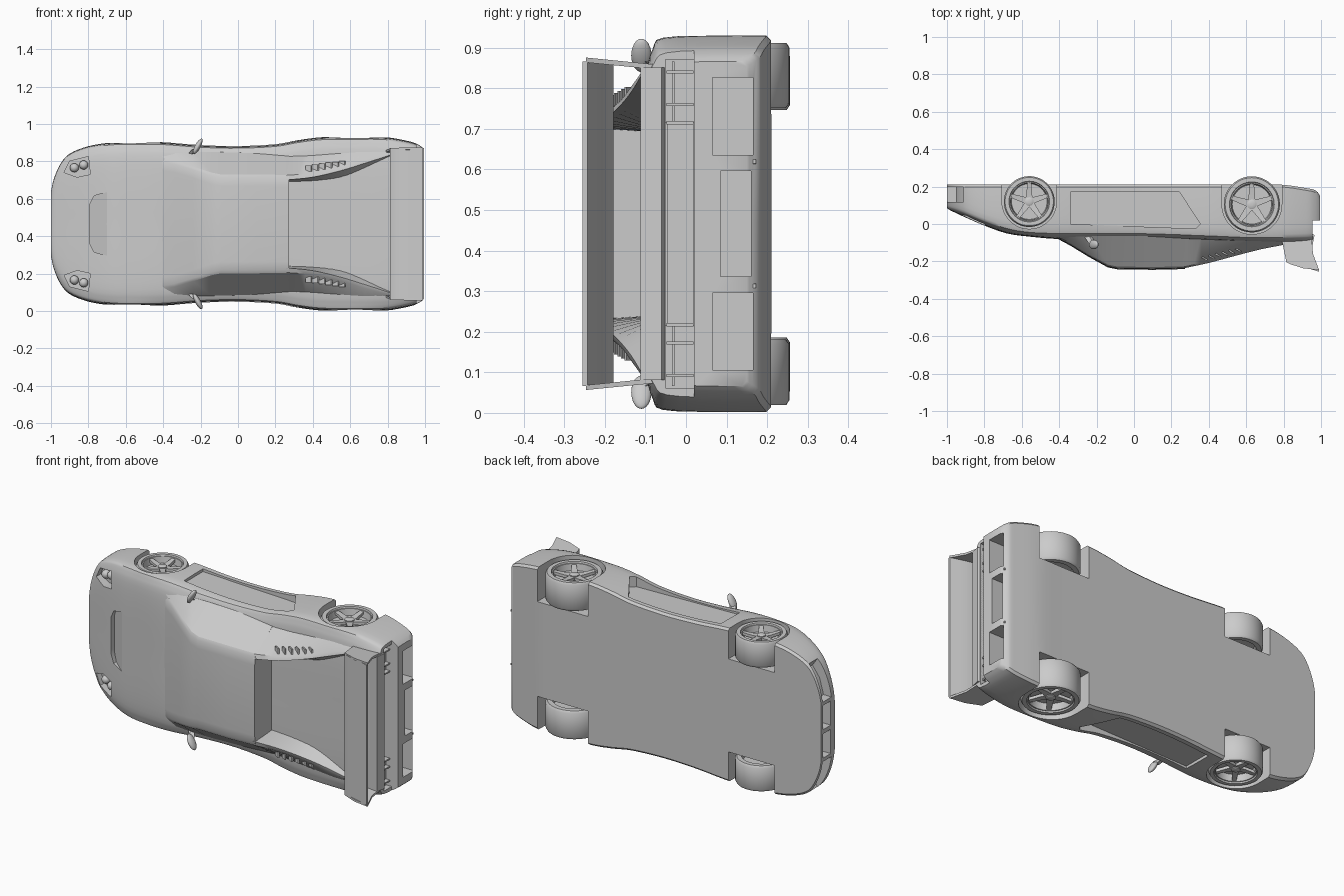
import bpy, bmesh, math
from mathutils import Vector

if "Cube" in bpy.data.objects:
    bpy.data.objects.remove(bpy.data.objects["Cube"])

ZC = 0.466  # the car lies on its side: length = x, up = -y, width = z


def loft(name, sections, angle=35):
    """Closed solid through equal-length loops of points."""
    bm = bmesh.new()
    rings = [[bm.verts.new(p) for p in s] for s in sections]
    n = len(rings[0])
    for a, b in zip(rings, rings[1:]):
        for i in range(n):
            bm.faces.new((a[i], a[(i + 1) % n], b[(i + 1) % n], b[i]))
    bm.faces.new(rings[0])
    bm.faces.new(rings[-1])
    bmesh.ops.recalc_face_normals(bm, faces=bm.faces)
    me = bpy.data.meshes.new(name)
    bm.to_mesh(me)
    bm.free()
    ob = bpy.data.objects.new(name, me)
    bpy.context.collection.objects.link(ob)
    smooth(ob, angle)
    return ob


def smooth(ob, angle=35):
    bpy.ops.object.select_all(action='DESELECT')
    bpy.context.view_layer.objects.active = ob
    ob.select_set(True)
    bpy.ops.object.shade_smooth_by_angle(angle=math.radians(angle))


def prism(name, pts, h0, h1):
    """Side-view outline (x, y) extruded across the width."""
    return loft(name, [[(x, y, ZC + h) for x, y in pts] for h in (h0, h1)])


def plan(name, pts, s, y0, y1):
    """Plan outline (x, half width) extruded in height."""
    return loft(name, [[(x, y, ZC + s * h) for x, h in pts] for y in (y0, y1)])


def box(name, x0, x1, y0, y1, h0, h1):
    return prism(name, [(x0, y0), (x1, y0), (x1, y1), (x0, y1)], h0, h1)


def ring(cx, cy, r, z, n=48):
    return [(cx + r * math.cos(2 * math.pi * i / n), cy + r * math.sin(2 * math.pi * i / n), z) for i in range(n)]


def spline(rows, n):
    """Smooth interpolation through tuples of numbers."""
    out = []
    for i in range(len(rows) - 1):
        p = [rows[max(0, min(len(rows) - 1, i + k))] for k in (-1, 0, 1, 2)]
        for j in range(n):
            t = j / n
            out.append(tuple(b + .5 * t * (c - a + t * (2 * a - 5 * b + 4 * c - d + t * (3 * (b - c) + d - a)))
                             for a, b, c, d in zip(*p)))
    return out + [rows[-1]]


def mirrored(x, half):
    """Full loop from a half profile (y, half width) running bottom centre to top centre."""
    return [(x, y, ZC + h) for y, h in half] + [(x, y, ZC - h) for y, h in half[-2:0:-1]]


def cut(ob, cutters):
    bpy.context.view_layer.objects.active = ob
    for c in cutters:
        c.hide_render = True
        m = ob.modifiers.new("cut", 'BOOLEAN')
        m.operation, m.solver, m.object = 'DIFFERENCE', 'EXACT', c
        bpy.ops.object.modifier_apply(modifier=m.name)
        bpy.data.objects.remove(c)
    smooth(ob)


# Body shell: x, half width, top y, shoulder y, bottom y
stations = [(-1, .17, .085, .105, .21), (-.985, .24, .075, .1, .21), (-.95, .32, .058, .09, .21),
            (-.9, .375, .035, .07, .21), (-.8, .415, -.008, .03, .21), (-.68, .434, -.05, -.01, .21),
            (-.56, .437, -.067, -.03, .21), (-.4, .436, -.08, -.035, .21), (-.2, .421, -.08, -.035, .21),
            (0, .416, -.08, -.035, .21), (.2, .426, -.083, -.04, .21), (.32, .447, -.086, -.045, .21),
            (.45, .463, -.09, -.05, .21), (.63, .465, -.097, -.057, .21), (.79, .463, -.104, -.055, .21),
            (.92, .44, -.105, -.05, .192), (.97, .42, -.1, -.045, .18), (.995, .4, -.095, -.04, .15)]
secs = []
for x, w, yt, ys, yb in spline(stations, 4):
    d = ys - yt
    upper = spline([(yb - .012, w), ((ys + yb) / 2, w), (ys, .985 * w), (ys - .55 * d, .93 * w),
                    (ys - .87 * d, .8 * w), (yt, .5 * w), (yt, 0)], 3)
    secs.append(mirrored(x, [(yb, 0), (yb, w - .012)] + upper))
body = loft("body_shell", secs)

# Openings in the body
wheels = [("front", -.56, .12, .136, .28, .425), ("rear", .63, .105, .15, .285, .446)]
cuts = [box("rear_step", .955, 1.1, -.3, .02, -.6, .6),
        box("light_band", .905, 1.1, -.05, .0195, -.405, .405),
        box("rear_opening", .7, 1.1, -.045, .018, -.245, .245),
        box("bumper_scoop_mid", .9, 1.1, .085, .16, -.13, .13)]
for s in (-1, 1):
    for n, cx, cy, r, h0, h1 in wheels:
        R = r + .01
        arch = [(cx + R * math.cos(math.pi * i / 24), cy - R * math.sin(math.pi * i / 24)) for i in range(25)]
        cuts.append(prism("arch", arch + [(cx - R, .4), (cx + R, .4)], s * (h0 - .015), s * .6))
    # side scoop, deepening toward the rear
    side = [(-.34, .17, .416), (.24, .175, .392), (.355, 0, .388), (.33, -.025, .388), (-.34, .0, .416)]
    cuts.append(loft("scoop", [[(x, y, ZC + s * h) for x, y, h in side], [(x, y, ZC + s * .55) for x, y, h in side]]))
    # headlight pockets
    lamp = [(-.93, .275), (-.9, .335), (-.8, .36), (-.79, .265), (-.86, .25)]
    cuts.append(loft("lamp_pocket", [[(x, .09 - (x + .93) * .27, ZC + s * h) for x, h in lamp],
                                     [(x, -.2, ZC + s * h) for x, h in lamp]]))
    # nose grilles and rear bumper scoops
    cuts.append(plan("grille", [(-1.1, .17), (-.95, .17), (-.925, .26), (-.88, .32), (-.95, .42)], s, .118, .197))
    cuts.append(box("grille_mid", -1.1, -.95, .125, .195, s * .012, s * .15))
    cuts.append(box("bumper_scoop", .88, 1.1, .065, .165, s * .17, s * .36))
# hood vent: wedge, deep at its front edge
vent = [(-.8, .0), (-.795, .1), (-.77, .15), (-.7, .17), (-.7, .0)]
loop = [(x, h) for x, h in vent[1:4]] + [(x, -h) for x, h in vent[3:0:-1]]
cuts.append(loft("vent", [[(x, .025 - (x + .8) * .7, ZC + h) for x, h in loop], [(x, -.2, ZC + h) for x, h in loop]]))
cut(body, cuts)

# Cabin: x, roof y, roof half width, base half width
secs = []
for x, yt, wt, wb in [(-.42, -.07, .34, .37), (-.34, -.113, .325, .385), (-.24, -.174, .295, .388),
                      (-.14, -.229, .262, .388), (-.09, -.239, .252, .387), (.1, -.242, .252, .382),
                      (.272, -.238, .25, .375)]:
    secs.append(mirrored(x, [(-.03, 0), (-.03, wb), (-.065, wb - .004), (yt + .012, wt + .012),
                             (yt + .003, wt - .005), (yt, wt - .05), (yt - .003, 0)]))
loft("cabin", secs, 25)

for s in (-1, 1):
    # Rear buttresses falling from the roof to the tail
    rows = [(.26, .225, -.238, .235, -.23, .26, .375), (.4, .228, -.208, .25, -.2, .272, .388),
            (.55, .24, -.168, .285, -.16, .305, .41), (.68, .285, -.135, .325, -.13, .345, .425),
            (.82, .355, -.108, .37, -.105, .38, .42)]
    loft("buttress", [[(x, -.07, ZC + s * a), (x, y1, ZC + s * b), (x, y2, ZC + s * c), (x, -.055, ZC + s * e)]
                      for x, a, y1, b, y2, c, e in spline(rows, 4)])
    # Louvres on the buttress flank
    for i in range(6):
        x, t = .36 + .036 * i, i / 5
        loft("louvre", [[(x + dx, -.18 + .045 * t + dy, ZC + s * (.3 + .025 * t + k))
                         for dx, dy in ((0, 0), (.03, -.016), (.036, -.012), (.008, .006))] for k in (-.02, .012)])
    # Headlamps
    for x, h in ((-.875, .3), (-.825, .315)):
        bpy.ops.mesh.primitive_uv_sphere_add(segments=20, ring_count=10, radius=.024,
                                             location=(x, .062 - (x + .875) * .4, ZC + s * h))
        bpy.context.object.name = "headlamp"
        smooth(bpy.context.object, 60)
    # Tail lights with dividing bars
    box("tail_light", .895, .92, -.05, .02, s * .25, s * .405)
    for h in (.245, .29, .37):
        box("tail_light_bar", .9, .945, -.048, .018, s * h, s * (h + .008))
    box("tail_light_rail", .9, .94, -.035, -.028, s * .25, s * .4)
    # Bumper fins
    plan("bumper_fin", [(.89, .135), (.985, .148), (.985, .158), (.89, .168)], s, .06, .172)

    # Door mirrors
    bpy.ops.mesh.primitive_uv_sphere_add(segments=24, ring_count=12, radius=1, location=(-.215, -.11, ZC + s * .415))
    mirror = bpy.context.object
    mirror.name = "mirror"
    mirror.scale = (.015, .025, .046)
    mirror.rotation_euler = (0, s * .5, 0)
    smooth(mirror, 60)
    loft("mirror_arm", [[(x + dx, y + dy, ZC + s * h) for dx, dy in ((-.02, 0), (0, -.012), (.02, 0), (0, .012))]
                        for x, y, h in ((-.25, -.06, .37), (-.225, -.1, .4))])

    # Wing end plates, leaning outward toward the blade
    plate = [(.79, -.085), (.95, -.07), (.957, -.16), (.99, -.247), (.9, -.236), (.815, -.205)]
    loft("wing_end_plate", [[(x, y, ZC + s * (.386 - (y + .07) * .1 + t)) for x, y in plate] for t in (-.006, .006)])

    # Wheels: tyre with dished rim, spokes and hub
    for n, cx, cy, r, h0, h1 in wheels:
        prof = [(.02, h0 + .03), (.7, h0 + .03), (.76, h0), (.94, h0), (1, h0 + .012), (1, h1 - .012), (.95, h1),
                (.8, h1), (.78, h1 - .008), (.74, h1 - .008), (.7, h1 - .045), (.02, h1 - .045)]
        loft(n + "_wheel", [ring(cx, cy, r * k, ZC + s * h) for k, h in prof], 40)
        loft(n + "_hub", [ring(cx, cy, r * k, ZC + s * h, 20)
                          for k, h in ((.17, h1 - .05), (.17, h1 - .016), (.12, h1 - .012), (.02, h1 - .012))])
        for i in range(5):
            a = 2 * math.pi * i / 5 + math.pi / 2
            u, v = Vector((math.cos(a), math.sin(a), 0)), Vector((-math.sin(a), math.cos(a), 0))
            c = Vector((cx, cy, ZC))
            loft(n + "_spoke", [[c + u * r * k + v * r * w * q + Vector((0, 0, s * (h1 - d + e)))
                                 for q, e in ((-1, -.016), (-1, 0), (1, 0), (1, -.016))]
                                for k, w, d in ((.08, .13, .022), (.35, .11, .02), (.75, .075, .012))])

# Rear wing blade and tail lip
blade = spline([(.812, -.202), (.85, -.22), (.91, -.232), (.99, -.255)], 4)
prism("wing_blade", blade + [(x, y + .012 + .012 * (.99 - x) / .18) for x, y in blade[::-1]], -.4, .4)
prism("tail_lip", [(.86, -.1), (.955, -.112), (.965, -.06), (.95, -.05), (.9, -.05)], -.385, .385)
